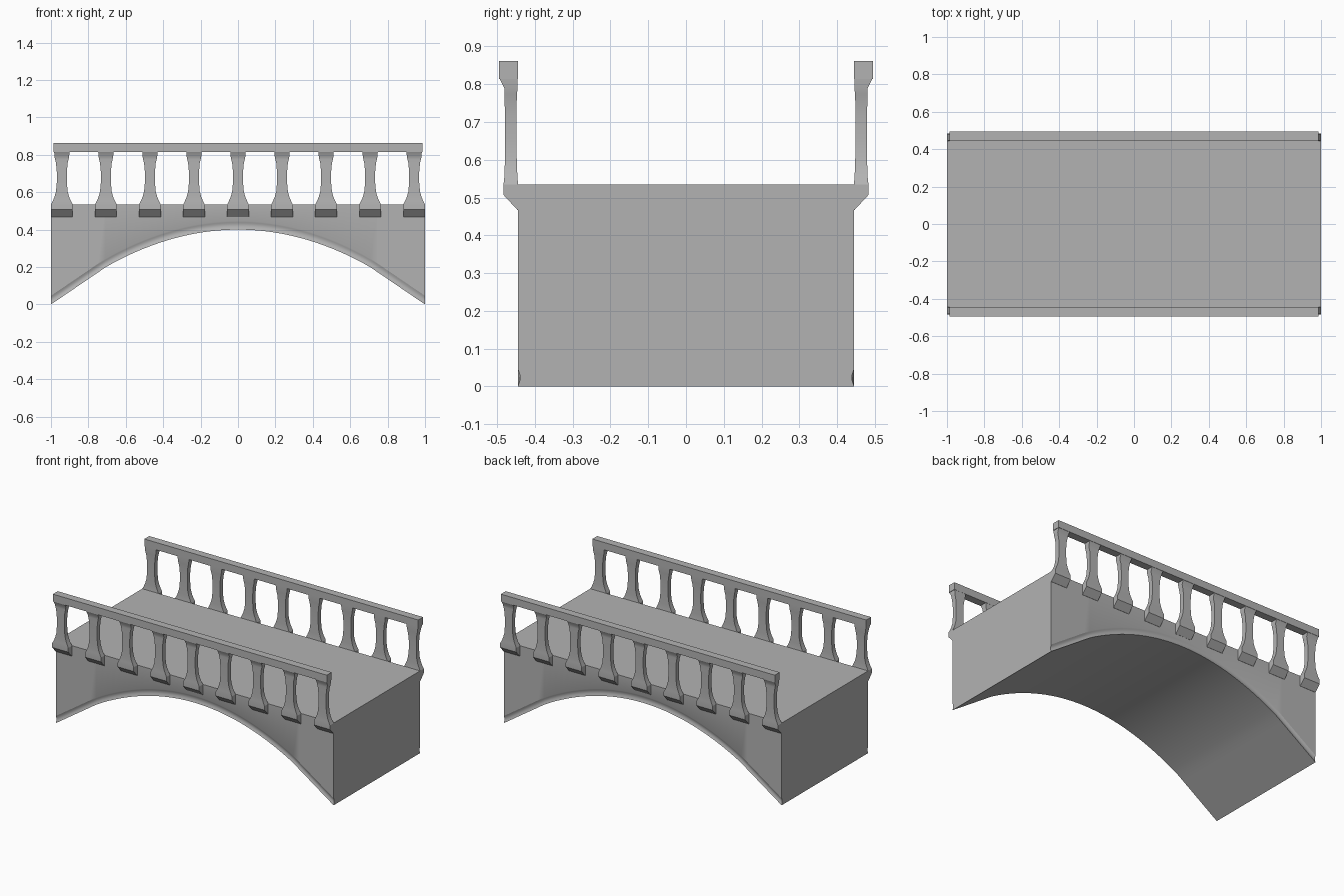
import bpy, bmesh, math

if "Cube" in bpy.data.objects:
    bpy.data.objects.remove(bpy.data.objects["Cube"])

stone = bpy.data.materials.new("grey_stone")
stone.diffuse_color = (0.45, 0.45, 0.45, 1)
stone.use_nodes = True
stone.node_tree.nodes["Principled BSDF"].inputs["Base Color"].default_value = stone.diffuse_color


def loft(name, rings_list):
    """Join each list of closed rings into a capped tube, all in one object."""
    bm = bmesh.new()
    for rings in rings_list:
        vs = [[bm.verts.new(p) for p in r] for r in rings]
        n = len(vs[0])
        for a, b in zip(vs, vs[1:]):
            for i in range(n):
                j = (i + 1) % n
                bm.faces.new((a[i], a[j], b[j], b[i]))
        bm.faces.new(vs[0])
        bm.faces.new(vs[-1])
    bmesh.ops.recalc_face_normals(bm, faces=bm.faces)
    me = bpy.data.meshes.new(name)
    bm.to_mesh(me)
    bm.free()
    me.materials.append(stone)
    ob = bpy.data.objects.new(name, me)
    bpy.context.collection.objects.link(ob)
    bpy.context.view_layer.objects.active = ob
    ob.select_set(True)
    bpy.ops.object.shade_smooth_by_angle(angle=math.radians(25))
    ob.select_set(False)
    return ob


# Arched deck body with a shallow concave groove along both arch edges
W, TOP, BAND, STEPS = 0.445, 0.535, 0.046, 48


def section(x):
    z = 0.4 * (1 - x * x) - 0.012 * max(0, (abs(x) - 0.7) / 0.3) * (1 - abs(x)) / 0.1
    groove = [(W - 0.006 * math.sin(math.pi * t / 6), z + BAND * (1 - t / 6))
              for t in range(7)]
    side = [(W, TOP)] + groove
    pts = side + [(-y, h) for y, h in reversed(side)]
    return [(x, y, h) for y, h in pts]


loft("arched_deck", [[section(-1 + 2 * i / STEPS) for i in range(STEPS + 1)]])

# Baluster profile: height, half width, inner y, outer y
PROFILE = [
    (0.467, 0.058, 0.440, 0.446), (0.507, 0.058, 0.440, 0.483),
    (0.534, 0.058, 0.444, 0.483), (0.552, 0.049, 0.446, 0.481),
    (0.575, 0.039, 0.447, 0.480), (0.605, 0.031, 0.448, 0.479),
    (0.650, 0.027, 0.449, 0.479), (0.710, 0.027, 0.449, 0.479),
    (0.755, 0.031, 0.448, 0.480), (0.775, 0.036, 0.447, 0.480),
    (0.790, 0.039, 0.446, 0.481), (0.816, 0.041, 0.446, 0.494),
]


def baluster(cx, s):
    return [[(cx - w, s * a, z), (cx + w, s * a, z),
             (cx + w, s * b, z), (cx - w, s * b, z)] for z, w, a, b in PROFILE]


for s, side in ((-1, "front"), (1, "back")):
    loft(side + "_balusters", [baluster(-0.942 + 0.2355 * i, s) for i in range(9)])
    # Handrail on top of the balusters
    loft(side + "_handrail", [[[(x, s * 0.445, 0.814), (x, s * 0.495, 0.814),
                                (x, s * 0.495, 0.862), (x, s * 0.445, 0.862)]
                               for x in (-0.986, 0.986)]])
